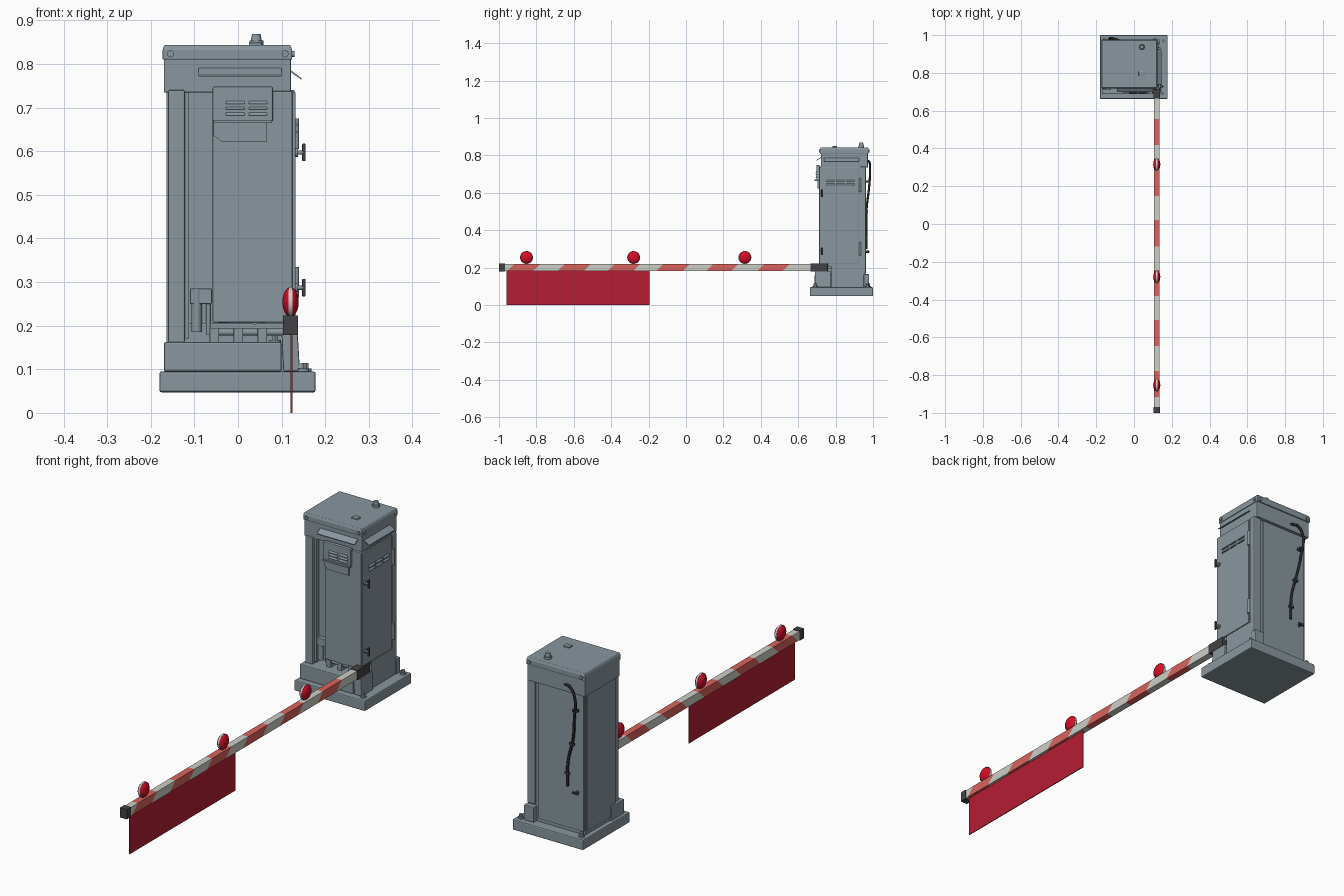
import bpy, bmesh, math
from itertools import product
from mathutils import Matrix, Vector

if "Cube" in bpy.data.objects:
    bpy.data.objects.remove(bpy.data.objects["Cube"])


def material(name, rgb):
    m = bpy.data.materials.new(name)
    m.diffuse_color = (*rgb, 1)
    m.use_nodes = True
    m.node_tree.nodes["Principled BSDF"].inputs["Base Color"].default_value = m.diffuse_color
    return m


GREY = material("cabinet grey", (0.25, 0.31, 0.345))
WHITE = material("arm white", (0.62, 0.62, 0.58))
PALE_RED = material("stripe red", (0.70, 0.125, 0.11))
FLAG_RED = material("flag red", (0.46, 0.013, 0.033))
LAMP_RED = material("lamp red", (0.65, 0.004, 0.02))
DARK = material("dark metal", (0.055, 0.055, 0.06))
BLACK = material("cable black", (0.02, 0.02, 0.022))


def finish(name, bm, mats, bevel=0, smooth=False):
    me = bpy.data.meshes.new(name)
    bm.to_mesh(me)
    bm.free()
    for m in mats:
        me.materials.append(m)
    ob = bpy.data.objects.new(name, me)
    bpy.context.collection.objects.link(ob)
    if bevel:
        b = ob.modifiers.new("bevel", 'BEVEL')
        b.width, b.segments = bevel, 2
    if smooth:
        bpy.context.view_layer.objects.active = ob
        ob.select_set(True)
        bpy.ops.object.shade_smooth_by_angle(angle=math.radians(35))
        ob.select_set(False)
    return ob


def hull(name, pts, mat=GREY, bevel=0):
    """Convex solid around a few points."""
    bm = bmesh.new()
    for p in pts:
        bm.verts.new(p)
    bmesh.ops.convex_hull(bm, input=bm.verts)
    bmesh.ops.dissolve_limit(bm, angle_limit=0.01, verts=bm.verts, edges=bm.edges)
    bmesh.ops.recalc_face_normals(bm, faces=bm.faces)
    return finish(name, bm, [mat], bevel)


def box(name, x, y, z, mat=GREY, bevel=0):
    return hull(name, list(product(x, y, z)), mat, bevel)


def rod(name, c, r, depth, axis='Z', mat=GREY, r2=None, seg=20):
    bm = bmesh.new()
    bmesh.ops.create_cone(bm, cap_ends=True, segments=seg, radius1=r,
                          radius2=r if r2 is None else r2, depth=depth)
    d = {'X': (1, 0, 0), 'Y': (0, 1, 0), 'Z': (0, 0, 1)}[axis]
    rot = Vector((0, 0, 1)).rotation_difference(Vector(d)).to_matrix().to_4x4()
    bmesh.ops.transform(bm, matrix=Matrix.Translation(c) @ rot, verts=bm.verts)
    return finish(name, bm, [mat], smooth=True)


def tube(name, pts, r, mat):
    cu = bpy.data.curves.new(name, 'CURVE')
    cu.dimensions, cu.bevel_depth, cu.bevel_resolution = '3D', r, 2
    cu.use_fill_caps = True
    sp = cu.splines.new('BEZIER')
    sp.bezier_points.add(len(pts) - 1)
    for bp, p in zip(sp.bezier_points, pts):
        bp.co = p
        bp.handle_left_type = bp.handle_right_type = 'AUTO'
    cu.materials.append(mat)
    ob = bpy.data.objects.new(name, cu)
    bpy.context.collection.objects.link(ob)


# ---- base and plinth
box("base_plate", (-0.18, 0.178), (0.662, 1.0), (0.047, 0.095), bevel=0.005)
box("front_plinth", (-0.17, 0.10), (0.688, 0.78), (0.095, 0.162), bevel=0.004)
hull("arm_post", [(x, y, z) for z, a, b in ((0.095, 0.104, 0.142), (0.18, 0.10, 0.137))
                  for x in (a, b) for y in (0.69, 0.775)], bevel=0.003)
box("rear_bracket", (0.085, 0.135), (0.95, 0.978), (0.095, 0.165), bevel=0.003)
for x, y, z in ((0.15, 0.69, 0.095), (0.155, 0.97, 0.095), (-0.155, 0.975, 0.095),
                (-0.145, 0.73, 0.16), (0.085, 0.72, 0.16)):
    rod("anchor_washer", (x, y, z + 0.003), 0.013, 0.008)
    rod("anchor_nut", (x, y, z + 0.012), 0.008, 0.014, seg=6)

# ---- cabinet body with open front recess
box("cabinet_lower", (-0.16, 0.13), (0.778, 0.955), (0.09, 0.22))
box("cabinet_core", (-0.16, 0.125), (0.745, 0.955), (0.205, 0.74))
box("left_column", (-0.16, -0.122), (0.712, 0.80), (0.162, 0.74), bevel=0.003)
box("column_lip", (-0.122, -0.112), (0.725, 0.75), (0.17, 0.74))
box("front_door", (-0.058, 0.125), (0.71, 0.75), (0.207, 0.738), bevel=0.003)
hull("door_bottom_trim", [(x, y, z) for y in (0.712, 0.74) for x, z in
                          ((-0.055, 0.207), (0.04, 0.203), (0.10, 0.213), (0.125, 0.225))])
box("side_door", (0.12, 0.132), (0.712, 0.925), (0.222, 0.735), bevel=0.002)
box("rear_right_pillar", (0.09, 0.13), (0.93, 0.962), (0.17, 0.74), bevel=0.004)
box("rear_panel", (-0.155, 0.075), (0.95, 0.960), (0.11, 0.735), bevel=0.002)
box("left_panel", (-0.164, -0.155), (0.74, 0.945), (0.11, 0.735), bevel=0.002)
for z in (0.30, 0.64):
    rod("side_hinge", (0.134, 0.93, z), 0.006, 0.07)

# ---- top cap and lid
box("cap_skirt", (-0.17, 0.121), (0.722, 0.972), (0.735, 0.815), bevel=0.002)
hull("cap_lid", [(x, y, z) for z, d in ((0.81, 0), (0.832, 0), (0.843, 0.004))
                 for x in (-0.173 + d, 0.124 - d) for y in (0.717 + d, 0.977 - d)], bevel=0.002)
for x in (-0.155, 0.108):
    for y in (0.716, 0.978):
        rod("lid_bolt", (x, y, 0.823), 0.008, 0.008, 'Y', seg=12)
for y in (0.735, 0.96):
    rod("lid_side_bolt", (0.125, y, 0.823), 0.007, 0.01, 'X', seg=12)
rod("top_lamp_base", (0.042, 0.937, 0.848), 0.016, 0.012)
rod("top_lamp", (0.042, 0.937, 0.860), 0.013, 0.016, r2=0.010)
box("top_latch", (0.025, 0.055), (0.783, 0.808), (0.84, 0.849), bevel=0.002)

# sloping rain visors on front and right of the cap
hull("front_visor", [(x, y, z) for x in (-0.09, 0.10)
                     for y, z in ((0.724, 0.792), (0.724, 0.787), (0.698, 0.771), (0.698, 0.775))])
hull("side_visor", [(x, y, z) for y in (0.738, 0.925)
                    for x, z in ((0.119, 0.787), (0.119, 0.782), (0.145, 0.764), (0.145, 0.768))])

# ---- vent box and louvres
box("vent_box", (-0.058, 0.08), (0.697, 0.715), (0.668, 0.748), bevel=0.003)
box("vent_drip_edge", (-0.056, 0.078), (0.688, 0.712), (0.664, 0.671))
hull("vent_lower_plate", [(x, y, z) for y in (0.703, 0.715) for x, z in
                          ((-0.056, 0.664), (0.067, 0.664), (0.067, 0.622),
                           (-0.038, 0.622), (-0.056, 0.636))])
for row in range(3):
    z = 0.682 + row * 0.013
    for x in (-0.027, 0.025):
        hull("front_louvre", [(a, y, b) for a in (x, x + 0.042)
                              for y, b in ((0.699, z), (0.699, z + 0.009), (0.691, z))])
for row in range(2):
    z = 0.642 + row * 0.017
    for y in (0.752, 0.805, 0.858):
        hull("side_louvre", [(x, b, c) for b in (y, y + 0.042)
                             for x, c in ((0.131, z), (0.131, z + 0.010), (0.138, z))])

# ---- T handles on side door and rear lock
for z in (0.597, 0.287):
    rod("handle_plate", (0.133, 0.728, z), 0.010, 0.008, 'X')
    rod("handle_stem", (0.142, 0.728, z), 0.005, 0.02, 'X')
    box("handle_grip", (0.147, 0.155), (0.723, 0.733), (z - 0.020, z + 0.020), DARK, 0.002)
rod("rear_lock_stem", (-0.125, 0.968, 0.285), 0.006, 0.02, 'Y', DARK)
box("rear_lock_grip", (-0.14, -0.11), (0.974, 0.981), (0.280, 0.290), DARK, 0.002)

# ---- rear cable
tube("rear_cable", [(-0.06, 0.965, 0.765), (-0.10, 0.98, 0.765), (-0.125, 0.984, 0.73),
                    (-0.12, 0.978, 0.62), (-0.105, 0.966, 0.52), (-0.08, 0.964, 0.42),
                    (-0.075, 0.964, 0.30)], 0.006, BLACK)
for x, y, z in ((-0.122, 0.974, 0.66), (-0.10, 0.964, 0.50), (-0.076, 0.962, 0.36)):
    box("cable_clip", (x - 0.011, x + 0.011), (y - 0.012, y + 0.009), (z - 0.005, z + 0.005), DARK)

# ---- exposed mechanism at the lower front
box("mechanism_bracket", (-0.11, -0.06), (0.725, 0.75), (0.25, 0.285), bevel=0.002)
rod("mechanism_motor", (-0.095, 0.735, 0.235), 0.012, 0.10)
rod("mechanism_rod", (-0.068, 0.735, 0.22), 0.005, 0.08)
rod("drive_shaft", (0.02, 0.745, 0.185), 0.008, 0.17, 'X')
for x in (-0.065, -0.01, 0.045):
    box("shaft_support", (x, x + 0.022), (0.73, 0.78), (0.16, 0.195), bevel=0.002)

# ---- striped arm: square beam cut by slanted stripe boundaries
bm = bmesh.new()
cuts = [-0.985, -0.917, -0.779, -0.647, -0.508, -0.38, -0.243, -0.12, 0.022, 0.148,
        0.28, 0.419, 0.555, 0.70]
X0, X1, Z0, Z1 = 0.105, 0.136, 0.181, 0.220
rings = []
for i, c in enumerate(cuts):
    slant = 0 if i in (0, len(cuts) - 1) else 0.04
    rings.append([bm.verts.new((x, c - (slant if z == Z0 else 0), z))
                  for x, z in ((X0, Z0), (X1, Z0), (X1, Z1), (X0, Z1))])
for i in range(len(rings) - 1):
    for k in range(4):
        f = bm.faces.new((rings[i][k], rings[i][(k + 1) % 4],
                          rings[i + 1][(k + 1) % 4], rings[i + 1][k]))
        f.material_index = i % 2
bm.faces.new(rings[0])
bm.faces.new(rings[-1])
bmesh.ops.recalc_face_normals(bm, faces=bm.faces)
finish("barrier_arm", bm, [WHITE, PALE_RED])
box("arm_end_cap", (0.103, 0.138), (-1.0, -0.968), (0.178, 0.223), DARK, 0.001)
box("arm_mount", (0.103, 0.138), (0.665, 0.758), (0.178, 0.223), DARK, 0.001)

# ---- hanging flag
box("flag", (0.1205, 0.1245), (-0.96, -0.195), (0.0, 0.182), FLAG_RED)

# ---- warning lamps: red lens on both sides of a pale ring
for y in (-0.853, -0.28, 0.315):
    bm = bmesh.new()
    bmesh.ops.create_uvsphere(bm, u_segments=32, v_segments=16, radius=0.034)
    bmesh.ops.transform(bm, verts=bm.verts, matrix=Matrix.Translation((0.1205, y, 0.254))
                        @ Matrix.Diagonal((0.55, 1, 1, 1)) @ Matrix.Rotation(math.pi / 2, 4, 'Y'))
    finish("lamp_lens", bm, [LAMP_RED], smooth=True)
    rod("lamp_ring", (0.1205, y, 0.254), 0.0345, 0.009, 'X', WHITE, seg=32)
